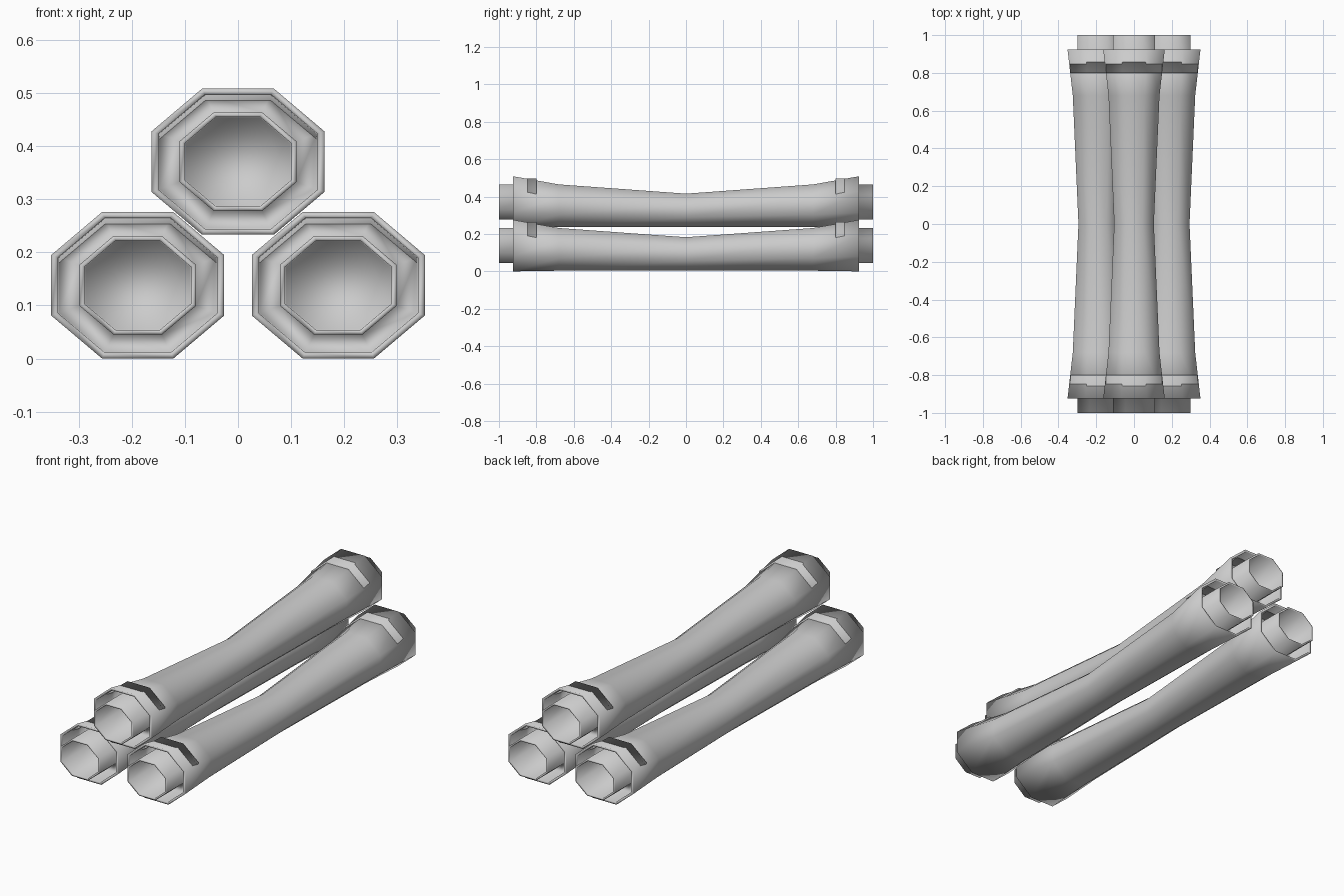
import bpy, bmesh, math

if "Cube" in bpy.data.objects:
    bpy.data.objects.remove(bpy.data.objects["Cube"])

RATIO = 0.845          # the octagons are squashed in height
ZC = 0.138             # axis height of a log resting on the ground

# Front half of the log: (distance from middle, half width, axis height)
END = [
    (0.68, 0.135, ZC - 0.020),   # start of the flare
    (0.925, 0.163, ZC),          # flared rim, outer edge
    (0.925, 0.150, ZC),          # flared rim, inner edge
    (0.80, 0.148, ZC),           # recess wall
    (0.80, 0.110, ZC),           # recess floor
    (1.00, 0.110, ZC),           # core tube, outer edge
    (1.00, 0.100, ZC),           # core tube, inner edge
    (0.80, 0.098, ZC),           # bottom of the bore
]
MIDDLE = [(0.0, 0.105, 0.094)]   # narrow waist


def ring(bm, y, half_width, zc):
    """One octagon with flat top and sides."""
    r = half_width / math.cos(math.pi / 8)
    return [bm.verts.new((r * math.cos(a), y, zc + r * RATIO * math.sin(a)))
            for a in (math.pi / 8 + k * math.pi / 4 for k in range(8))]


def make_log(name, x, z):
    bm = bmesh.new()
    sections = ([(-y, w, c) for y, w, c in reversed(END)] + MIDDLE + END)
    rings = [ring(bm, *s) for s in sections]
    for a, b in zip(rings, rings[1:]):
        for i in range(8):
            j = (i + 1) % 8
            bm.faces.new((a[i], a[j], b[j], b[i]))
    # close the bottoms of both bores
    bm.faces.new(rings[0])
    bm.faces.new(rings[-1])
    bmesh.ops.recalc_face_normals(bm, faces=bm.faces)
    for f in bm.faces:
        f.smooth = True
    mesh = bpy.data.meshes.new(name)
    bm.to_mesh(mesh)
    bm.free()
    ob = bpy.data.objects.new(name, mesh)
    ob.location = (x, 0, z)
    bpy.context.collection.objects.link(ob)
    return ob


# Two logs on the ground, one resting on top
make_log("log_left", -0.189, 0.0)
make_log("log_right", 0.189, 0.0)
make_log("log_top", 0.0, 0.233)
